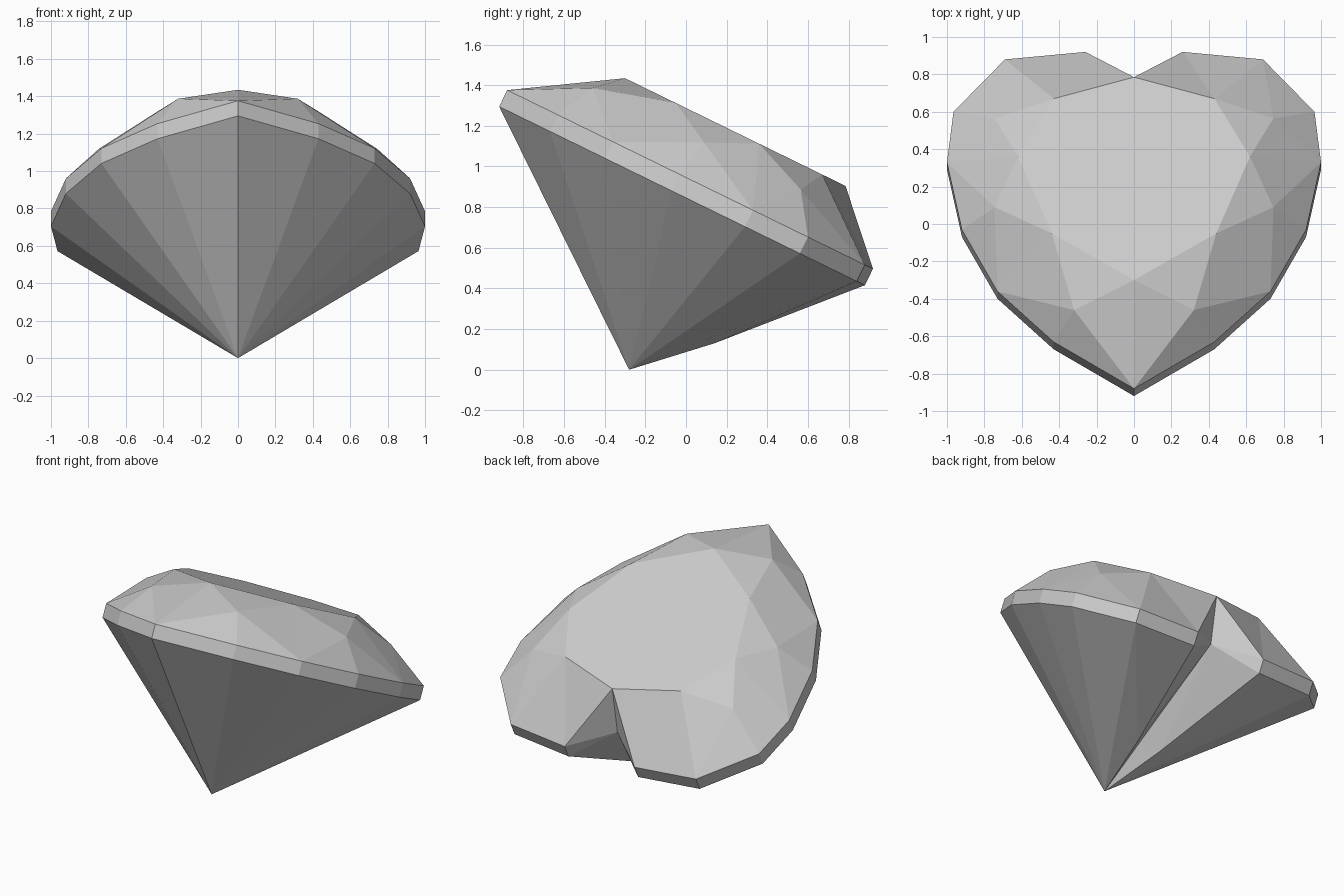
import bpy
import bmesh
from mathutils import Vector

cube = bpy.data.objects.get("Cube")
if cube:
    bpy.data.objects.remove(cube, do_unlink=True)

SLOPE = -0.4885                                  # backward tilt of the stone
NORMAL = Vector((0, -SLOPE, 1)).normalized()


def tilted(outline, height):
    """Place (x, y) points on the tilted plane that has this height at y = 0."""
    return [Vector((x, y, height + SLOPE * y)) for x, y in outline]


# Half outlines, from the front tip to the rear cleft
girdle = tilted([(0, -0.88), (0.43, -0.63), (0.73, -0.36), (0.92, -0.03),
                 (1.0, 0.33), (0.965, 0.6), (0.69, 0.88), (0.26, 0.92)], 0.946)
girdle_low = [p - NORMAL * 0.09 for p in girdle]
kites = tilted([(0.32, -0.46), (0.745, 0.09), (0.745, 0.565)], 1.162)
table = tilted([(0, -0.3), (0.44, -0.05), (0.62, 0.36), (0.43, 0.67), (0, 0.785)], 1.288)
cleft = Vector((0, 0.73, 0.59))
groove_end = Vector((0, 0.06, 0.2))
groove_side = Vector((0.09, 0.14, 0.13))
apex = Vector((0, -0.28, 0))

bm = bmesh.new()


def face(*points):
    bm.faces.new([bm.verts.new(p) for p in points])


# Table
face(*table)

# Crown: a fan of facets around every kite point
for i, k in enumerate(kites):
    a, b, c = girdle[2 * i:2 * i + 3]
    face(k, a, b)
    face(k, b, c)
    face(k, table[i], table[i + 1])
    face(k, a, table[i])
    face(k, c, table[i + 1])
face(table[3], girdle[6], girdle[7])
face(table[3], girdle[7], table[4])

# Girdle band and pavilion
for i in range(7):
    face(girdle[i], girdle[i + 1], girdle_low[i + 1], girdle_low[i])
    tail = apex if i < 6 else groove_side
    face(girdle_low[i], girdle_low[i + 1], tail)
face(girdle_low[6], groove_side, apex)
face(groove_side, groove_end, apex)

# Rear cleft
face(table[4], girdle[7], cleft)
face(girdle[7], girdle_low[7], cleft)
face(girdle_low[7], groove_side, cleft)
face(groove_side, groove_end, cleft)

# Mirror the half, weld it and join coplanar facets
bmesh.ops.remove_doubles(bm, verts=bm.verts[:], dist=0.0005)
bmesh.ops.mirror(bm, geom=bm.verts[:] + bm.edges[:] + bm.faces[:], axis='X', merge_dist=0.0005)
bmesh.ops.remove_doubles(bm, verts=bm.verts[:], dist=0.0005)
bmesh.ops.dissolve_limit(bm, angle_limit=0.005, verts=bm.verts[:], edges=bm.edges[:])
bmesh.ops.recalc_face_normals(bm, faces=bm.faces[:])

mesh = bpy.data.meshes.new("heart_cut_gem")
bm.to_mesh(mesh)
bm.free()
gem = bpy.data.objects.new("heart_cut_gem", mesh)
bpy.context.collection.objects.link(gem)

# Plain grey stone
stone = bpy.data.materials.new("pale_grey_stone")
stone.use_nodes = True
grey = (0.6, 0.6, 0.6, 1)
stone.diffuse_color = grey
stone.node_tree.nodes["Principled BSDF"].inputs["Base Color"].default_value = grey
mesh.materials.append(stone)
